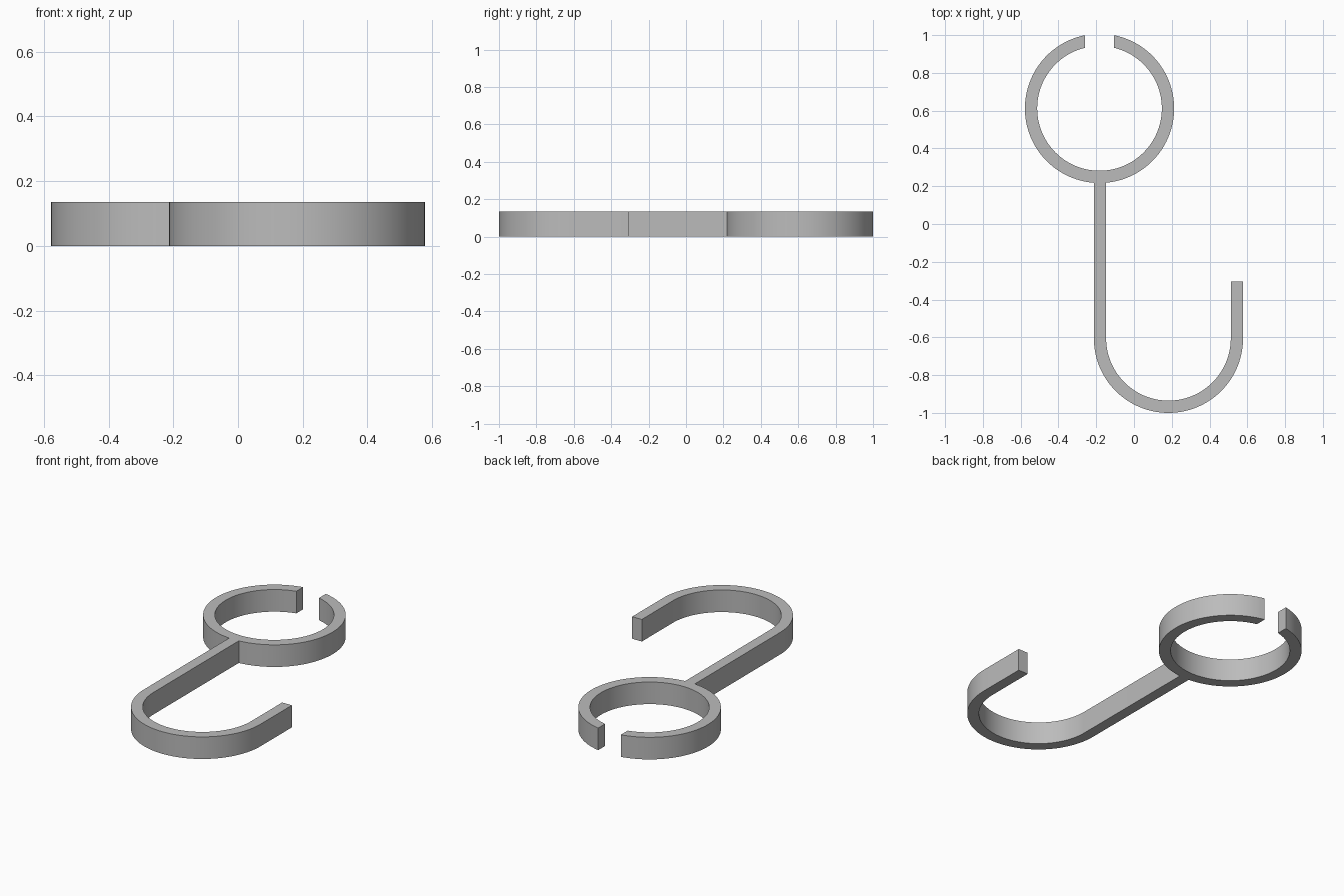
import bpy, bmesh, math

if "Cube" in bpy.data.objects:
    bpy.data.objects.remove(bpy.data.objects["Cube"])

HEIGHT = 0.135           # thickness of the flat hook
R_OUT, R_IN = 0.395, 0.33
RING = (-0.1825, 0.612)  # centre of the split ring
BEND = (0.1825, -0.605)  # centre of the hook bend
HALF_GAP = 0.0765

grey = bpy.data.materials.new("light grey")
grey.diffuse_color = (0.5, 0.5, 0.5, 1)
grey.use_nodes = True
grey.node_tree.nodes["Principled BSDF"].inputs["Base Color"].default_value = grey.diffuse_color


def arc(centre, radius, start, end, steps):
    """Points along an arc, angles in radians."""
    return [(centre[0] + radius * math.cos(start + (end - start) * i / steps),
             centre[1] + radius * math.sin(start + (end - start) * i / steps))
            for i in range(steps + 1)]


def ribbon(name, outer, inner):
    """Solid band between two matching outlines, standing on the ground."""
    bm = bmesh.new()
    a = [bm.verts.new((x, y, 0)) for x, y in outer]
    b = [bm.verts.new((x, y, 0)) for x, y in inner]
    faces = [bm.faces.new((a[i], a[i + 1], b[i + 1], b[i]))
             for i in range(len(a) - 1)]
    top = bmesh.ops.extrude_face_region(bm, geom=faces, use_keep_orig=True)["geom"]
    bmesh.ops.translate(bm, vec=(0, 0, HEIGHT),
                        verts=[g for g in top if isinstance(g, bmesh.types.BMVert)])
    bmesh.ops.recalc_face_normals(bm, faces=bm.faces)
    mesh = bpy.data.meshes.new(name)
    bm.to_mesh(mesh)
    bm.free()
    mesh.materials.append(grey)
    obj = bpy.data.objects.new(name, mesh)
    bpy.context.collection.objects.link(obj)
    bpy.ops.object.select_all(action='DESELECT')
    bpy.context.view_layer.objects.active = obj
    obj.select_set(True)
    bpy.ops.object.shade_smooth_by_angle(angle=math.radians(30))
    return obj


# Split ring, its gap cut straight along y
def ring_side(radius):
    g = math.asin(HALF_GAP / radius)
    return arc(RING, radius, math.pi / 2 + g, 2.5 * math.pi - g, 96)


ribbon("split_ring", ring_side(R_OUT), ring_side(R_IN))

# Shaft, bend and tip as one continuous band
half_width = (R_OUT - R_IN) / 2
shaft_top = RING[1] - math.sqrt(R_OUT ** 2 - half_width ** 2)
tip_y = -0.305


def hook_side(radius):
    return ([(BEND[0] - radius, shaft_top)]
            + arc(BEND, radius, math.pi, 2 * math.pi, 56)
            + [(BEND[0] + radius, tip_y)])


ribbon("shaft_and_hook", hook_side(R_OUT), hook_side(R_IN))
